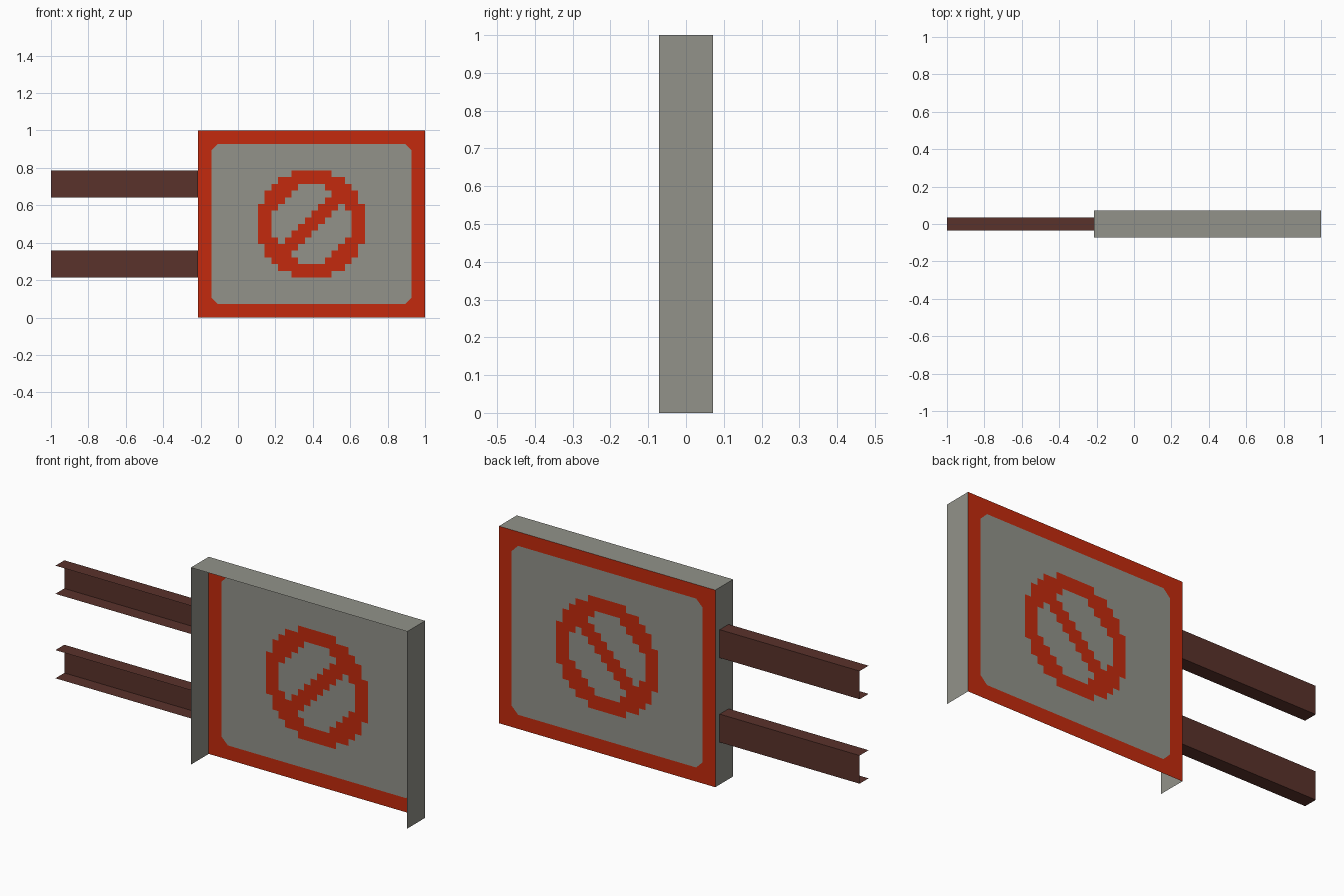
import bpy, bmesh

if "Cube" in bpy.data.objects:
    bpy.data.objects.remove(bpy.data.objects["Cube"])

U = 1 / 14          # base unit of the model
P = U / 2           # size of one painted square
COLS, ROWS = 34, 28
X0, X1 = 1 - COLS * P, 1.0


def material(name, rgb):
    m = bpy.data.materials.new(name)
    m.diffuse_color = (*rgb, 1)
    m.use_nodes = True
    m.node_tree.nodes["Principled BSDF"].inputs["Base Color"].default_value = m.diffuse_color
    return m


GREY = material("sign grey", (0.287, 0.290, 0.254))
RED = material("warning red", (0.552, 0.023, 0.004))
BROWN = material("beam brown", (0.102, 0.032, 0.024))


def finish(name, bm, mats):
    me = bpy.data.meshes.new(name)
    bm.to_mesh(me)
    bm.free()
    for m in mats:
        me.materials.append(m)
    ob = bpy.data.objects.new(name, me)
    bpy.context.collection.objects.link(ob)
    return ob


def sheet(name, profile, sweep, mat):
    """Sweep an open profile of points along a vector into a thin sheet."""
    bm = bmesh.new()
    a = [bm.verts.new(p) for p in profile]
    b = [bm.verts.new([p[k] + sweep[k] for k in range(3)]) for p in profile]
    for i in range(len(a) - 1):
        bm.faces.new((a[i], a[i + 1], b[i + 1], b[i]))
    return finish(name, bm, [mat])


# Stepped circles: empty squares at each end of a row, top half only
OUTER = [5, 3, 2, 1, 1, 0, 0, 0]
INNER = [8, 8, 6, 5, 4, 3, 2, 2]


def is_red(c, r):
    if c < 2 or r < 2 or c >= COLS - 2 or r >= ROWS - 2:
        return True                                  # border
    i, j = c - 9, r - 6                              # position in the ring
    if not (0 <= i < 16 and 0 <= j < 16):
        return False
    h, e = min(j, 15 - j), min(i, 15 - i)
    ring = OUTER[h] <= e < INNER[h]
    slash = abs(i - j) <= 1 and e >= OUTER[h]
    return ring or slash


# Painted panel at the back of the box
bm = bmesh.new()
grid = [[bm.verts.new((X0 + c * P, U, r * P)) for c in range(COLS + 1)]
        for r in range(ROWS + 1)]
for r in range(ROWS):
    for c in range(COLS):
        q = [grid[r][c], grid[r + 1][c], grid[r + 1][c + 1], grid[r][c + 1]]
        if c in (2, COLS - 3) and r in (2, ROWS - 3):
            # clipped inner corner: the outer half is red
            k = {(True, True): 0, (True, False): 1,
                 (False, False): 2, (False, True): 3}[(c == 2, r == 2)]
            q = q[k:] + q[:k]
            bm.faces.new((q[3], q[0], q[1])).material_index = 1
            bm.faces.new((q[1], q[2], q[3])).material_index = 0
        else:
            bm.faces.new(q).material_index = int(is_red(c, r))
finish("sign_panel", bm, [GREY, RED])

# Grey rim: two sides and the top, open at the front and below
sheet("sign_rim", [(X0, -U, 0), (X0, -U, 1), (X1, -U, 1), (X1, -U, 0)],
      (0, 2 * U, 0), GREY)

# Two channel beams, open towards the front
for name, z in (("lower_beam", 3 * U), ("upper_beam", 9 * U)):
    sheet(name, [(-1, -P, z), (-1, P, z), (-1, P, z + 2 * U), (-1, -P, z + 2 * U)],
          (X0 + 1, 0, 0), BROWN)
